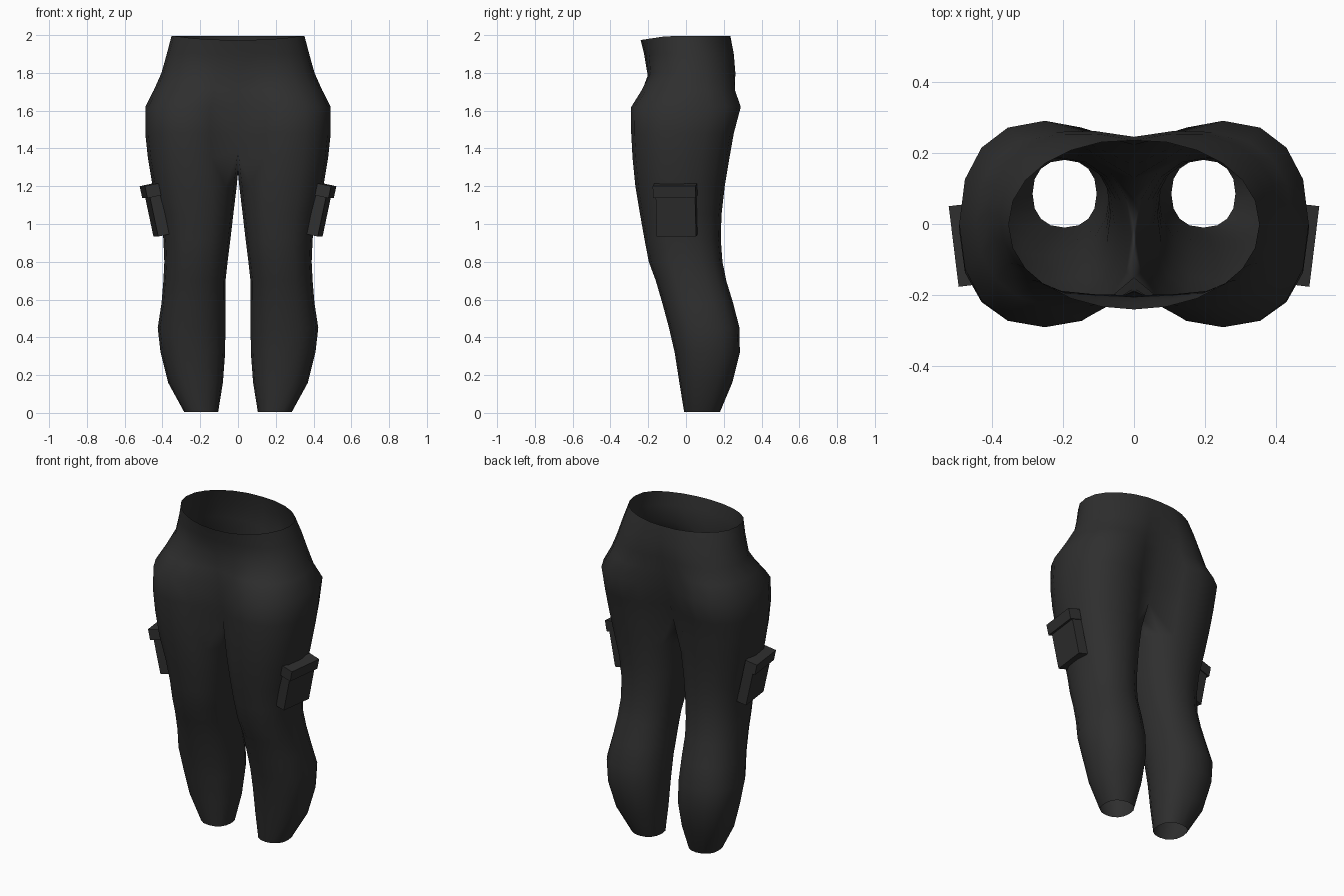
import bpy, bmesh, math
from mathutils import Matrix, Vector

if "Cube" in bpy.data.objects:
    bpy.data.objects.remove(bpy.data.objects["Cube"])

N = 16  # points around one leg

fabric = bpy.data.materials.new("charcoal fabric")
fabric.diffuse_color = (0.028, 0.028, 0.028, 1)
fabric.use_nodes = True
fabric.node_tree.nodes["Principled BSDF"].inputs["Base Color"].default_value = fabric.diffuse_color


def spow(v, p=0.87):
    return math.copysign(abs(v) ** p, v)


def leg_point(i, x0, x1, y0, y1, z):
    """Point i on a slightly boxy oval; 0 is outer side, N/4 is back."""
    a = 2 * math.pi * i / N
    return Vector(((x0 + x1) / 2 + (x1 - x0) / 2 * spow(math.cos(a)),
                   (y0 + y1) / 2 + (y1 - y0) / 2 * spow(math.sin(a)), z))


def finish(name, bm):
    mesh = bpy.data.meshes.new(name)
    bm.to_mesh(mesh)
    bm.free()
    mesh.materials.append(fabric)
    ob = bpy.data.objects.new(name, mesh)
    bpy.context.collection.objects.link(ob)
    mod = ob.modifiers.new("mirror", 'MIRROR')
    mod.use_clip = True
    mod.merge_threshold = 0.0005
    return ob


# Closed leg rings: z, inner x, outer x, front y, back y
LEG = [(0.005, 0.105, 0.285, -0.01, 0.18),
       (0.16, 0.08, 0.37, -0.035, 0.245),
       (0.32, 0.068, 0.41, -0.06, 0.285),
       (0.45, 0.067, 0.425, -0.09, 0.283),
       (0.58, 0.067, 0.405, -0.125, 0.25),
       (0.70, 0.066, 0.395, -0.16, 0.213),
       (0.80, 0.055, 0.39, -0.197, 0.193),
       (0.92, 0.04, 0.395, -0.22, 0.184),
       (1.05, 0.025, 0.415, -0.243, 0.188),
       (1.20, 0.007, 0.452, -0.268, 0.205)]

# Hip half rings: z, outer x, front y, back y, seam front y, seam back y, waist blend
HIP = [(1.48, 0.491, -0.29, 0.253, -0.18, 0.165, 0.0),
       (1.62, 0.491, -0.29, 0.29, -0.19, 0.205, 0.0),
       (1.71, 0.445, -0.245, 0.27, -0.20, 0.222, 0.35),
       (1.80, 0.405, -0.208, 0.272, -0.205, 0.238, 0.65),
       (1.90, 0.377, -0.222, 0.262, -0.222, 0.245, 0.85),
       (1.995, 0.352, -0.24, 0.238, -0.24, 0.235, 1.0)]

bm = bmesh.new()
rings = []
for z, x0, x1, y0, y1 in LEG:
    rings.append([bm.verts.new(leg_point(i, x0, x1, y0, y1, z)) for i in range(N)])

# Crotch ring: the inner points lie on the centre seam
seam = {6: (0.13, 1.39), 7: (0.075, 1.31), 8: (-0.01, 1.27),
        9: (-0.085, 1.31), 10: (-0.15, 1.39)}
ring = []
for i in range(N):
    if i in seam:
        co = Vector((0, *seam[i]))
    else:
        co = leg_point(i, 0.004, 0.477, -0.283, 0.23, 1.35)
    ring.append(bm.verts.new(co))
rings.append(ring)

for a, b in zip(rings, rings[1:]):
    for i in range(N):
        j = (i + 1) % N
        bm.faces.new((a[i], a[j], b[j], b[i]))

# Hips and waist, from front seam round the outside to back seam
lower = [ring[k % N] for k in range(10, 23)]
for z, x1, y0, y1, sf, sb, w in HIP:
    upper = []
    for n, k in enumerate(range(10, 23)):
        t = math.radians(-90 + 15 * n)
        waist = Vector((x1 * math.cos(t), (y0 + y1) / 2 + (y1 - y0) / 2 * spow(math.sin(t), 0.95), z))
        co = leg_point(k, 0.01, x1, y0, y1, z).lerp(waist, w)
        if n in (0, 12):
            co = Vector((0, sf if n == 0 else sb, z))
        if w == 1.0 and co.y < -0.1:      # waistline dips at the front
            co.z -= 0.15 * (-0.1 - co.y)
        upper.append(bm.verts.new(co))
    for i in range(12):
        bm.faces.new((lower[i], lower[i + 1], upper[i + 1], upper[i]))
    lower = upper
for f in bm.faces:
    f.smooth = True
finish("trousers", bm)


# Cargo pockets on the outer thighs
def pocket_part(name, centre, size):
    bm = bmesh.new()
    rot = Matrix.Rotation(math.radians(-7), 4, 'Z') @ Matrix.Rotation(math.radians(12), 4, 'Y')
    bmesh.ops.create_cube(bm, size=1, matrix=Matrix.Translation(centre) @ rot @ Matrix.Diagonal((*size, 1)))
    return finish(name, bm)


pocket_part("pocket_body", (0.428, -0.05, 1.045), (0.06, 0.21, 0.215))
pocket_part("pocket_flap", (0.464, -0.058, 1.176), (0.074, 0.228, 0.065))
